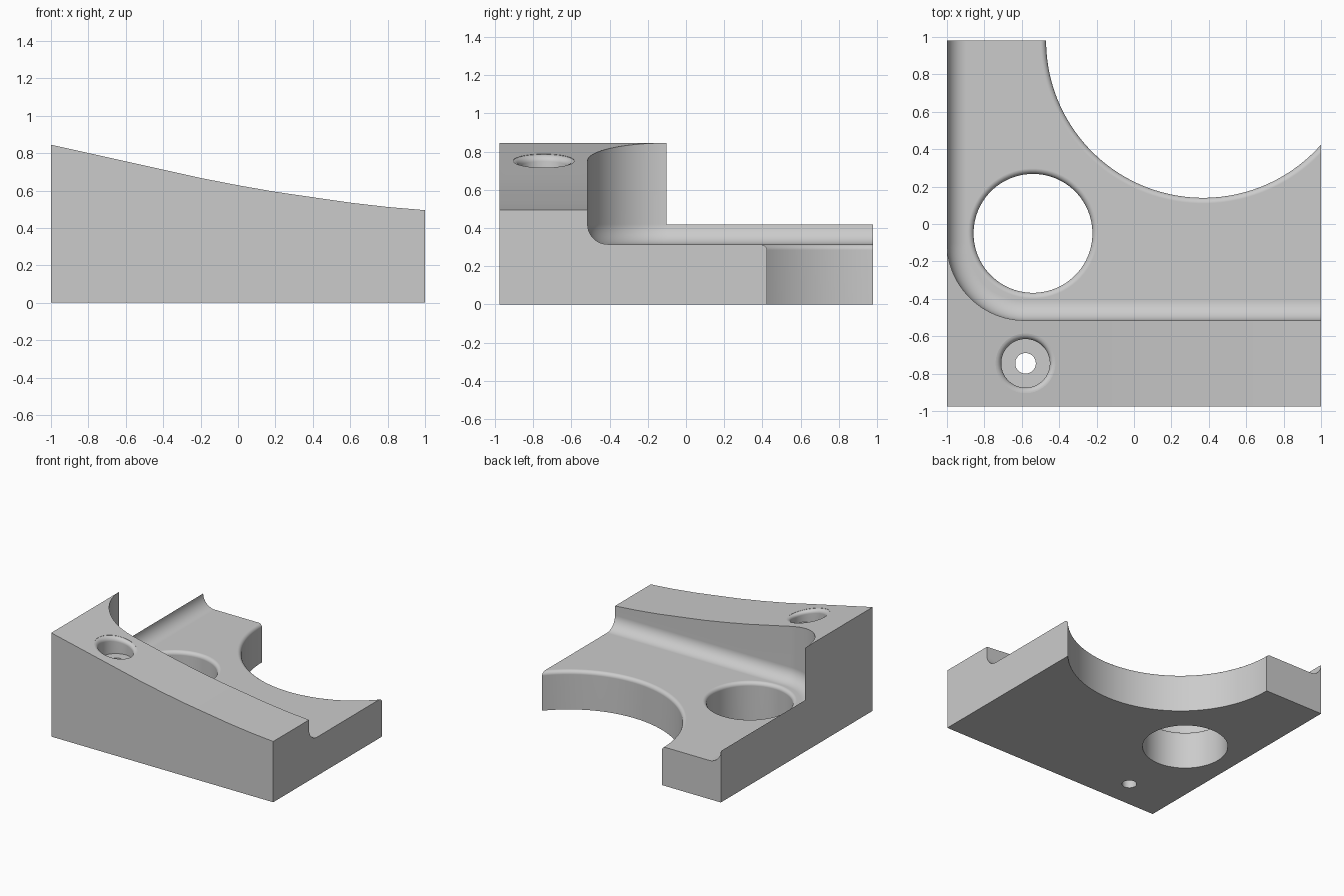
import bpy, bmesh
from math import sin, cos, pi, radians

if "Cube" in bpy.data.objects:
    bpy.data.objects.remove(bpy.data.objects["Cube"])

grey = bpy.data.materials.new("plain grey")
grey.use_nodes = True
COLOUR = (0.6, 0.6, 0.6, 1)
grey.diffuse_color = COLOUR
grey.node_tree.nodes["Principled BSDF"].inputs["Base Color"].default_value = COLOUR

FLOOR = 0.315      # height of the recessed deck
FILLET = 0.105     # concave radius between deck and walls
ROUND = 0.03       # convex radius on the rims


def loft(name, rings):
    """Closed solid skinned through rings of equal point count."""
    bm = bmesh.new()
    loops = [[bm.verts.new(p) for p in ring] for ring in rings]
    n = len(loops[0])
    for a, b in zip(loops, loops[1:]):
        for i in range(n):
            j = (i + 1) % n
            bm.faces.new((a[i], a[j], b[j], b[i]))
    bm.faces.new(loops[0][::-1])
    bm.faces.new(loops[-1])
    bmesh.ops.recalc_face_normals(bm, faces=bm.faces)
    mesh = bpy.data.meshes.new(name)
    bm.to_mesh(mesh)
    bm.free()
    mesh.materials.append(grey)
    obj = bpy.data.objects.new(name, mesh)
    bpy.context.collection.objects.link(obj)
    return obj


def flare(radius, top):
    """Profile of a rounded rim, opening outward up to the given height."""
    arc = [(radius + ROUND * (1 - cos(t * pi / 12)),
            top - ROUND * (1 - sin(t * pi / 12))) for t in range(7)]
    return arc + [(radius + ROUND, top + 0.02)]


def round_cutter(name, x, y, profile, sides, slope=0, slope_from=9):
    """Turned cutter; points above slope_from follow a sloping surface."""
    rings = []
    for r, z in profile:
        ring = []
        for i in range(sides):
            a = 2 * pi * (i + 0.5) / sides
            dx = r * cos(a)
            ring.append((x + dx, y + r * sin(a),
                         z + (slope * dx if z > slope_from else 0)))
        rings.append(ring)
    return loft(name, rings)


def pocket_ring(inset, z):
    """Outline of the recess, with one rounded inner corner."""
    cx, cy, r = -0.585, -0.1, 0.4151 - inset
    arc = [(cx + r * cos(a), cy + r * sin(a), z)
           for a in (pi + pi / 2 * i / 24 for i in range(25))]
    return arc + [(1.5, cy - r, z), (1.5, 1.5, z), (cx - r, 1.5, z)]


# Block with a gently hollow sloping top
outline = [(-1, 0), (1, 0), (1, 0.495), (0.8, 0.512), (0.6, 0.535), (0.2, 0.593),
           (0, 0.628), (-0.2, 0.667), (-1, 0.845)]
body = loft("bracket_body", [[(x, y, z) for x, z in outline] for y in (-0.975, 0.98)])

# Recess with a filleted foot
angles = [pi / 2 * i / 10 for i in range(11)]
recess = loft("recess_cutter",
              [pocket_ring(FILLET * (1 - sin(a)), FLOOR + FILLET * (1 - cos(a)))
               for a in angles] + [pocket_ring(0, 1.2)])

# Wide scallop, through hole and counterbored screw hole
scallop = round_cutter("scallop_cutter", 0.37, 0.98,
                       [(0.84, -0.1)] + flare(0.84, FLOOR), 128)
port = round_cutter("port_cutter", -0.54, -0.05,
                    [(0.318, -0.1)] + flare(0.318, FLOOR), 72)
screw = round_cutter("screw_hole_cutter", -0.58, -0.745,
                     [(0.055, -0.1), (0.055, 0.64), (0.13, 0.64)] + flare(0.13, 0.75),
                     48, -0.2225, 0.65)

bpy.context.view_layer.objects.active = body
body.select_set(True)
for cutter in (recess, scallop, port, screw):
    cutter.hide_render = True
    mod = body.modifiers.new(cutter.name, "BOOLEAN")
    mod.operation = "DIFFERENCE"
    mod.solver = "EXACT"
    mod.object = cutter
    bpy.ops.object.modifier_apply(modifier=mod.name)
    bpy.data.objects.remove(cutter)

bpy.ops.object.shade_smooth_by_angle(angle=radians(25))
weighted = body.modifiers.new("even_shading", "WEIGHTED_NORMAL")
weighted.keep_sharp = True
